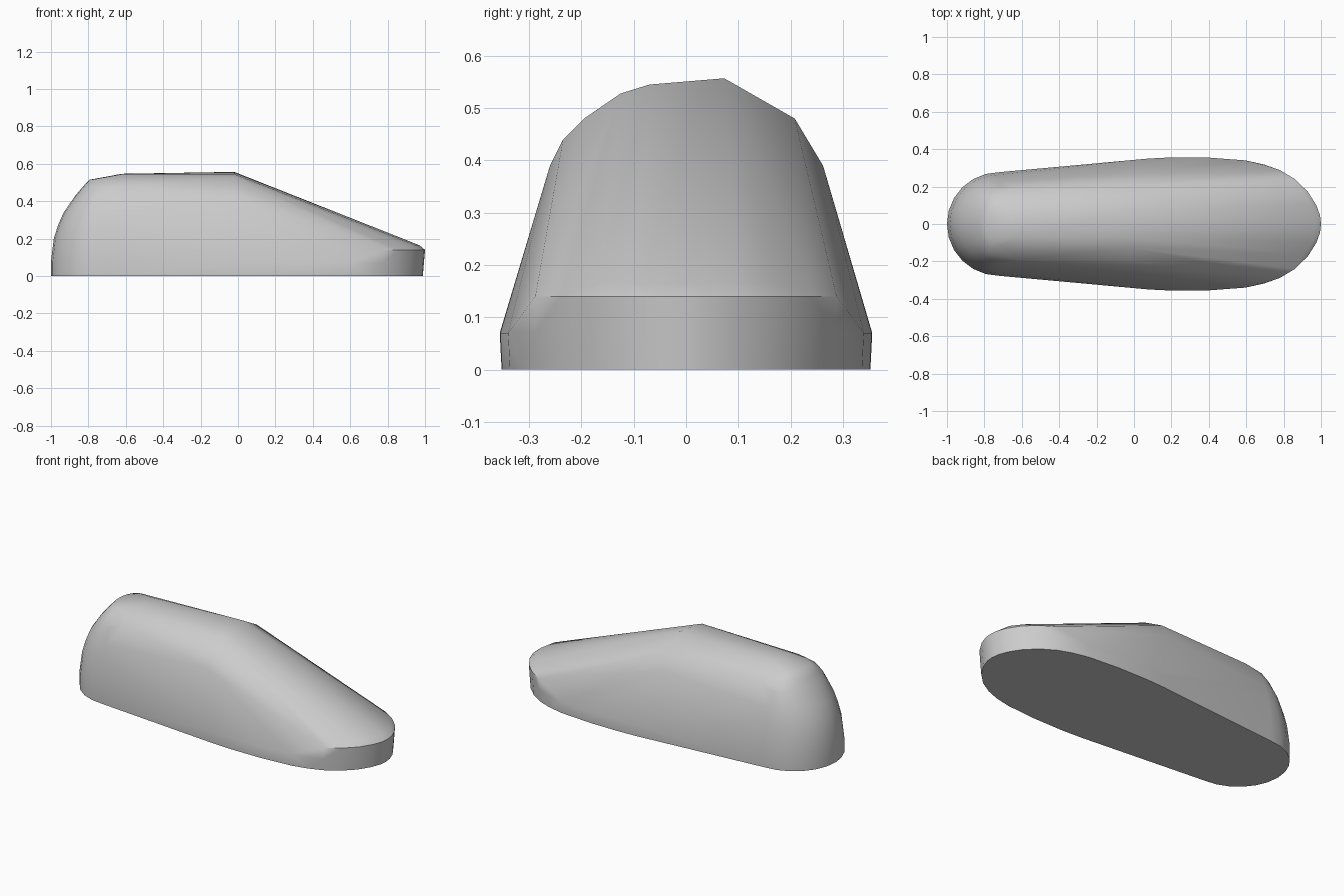
import bpy, bmesh, math

cube = bpy.data.objects.get("Cube")
if cube:
    bpy.data.objects.remove(cube)

# Plain grey finish
grey = bpy.data.materials.new("plain_grey")
grey.use_nodes = True
colour = (0.6, 0.6, 0.6, 1)
grey.diffuse_color = colour
grey.node_tree.nodes["Principled BSDF"].inputs["Base Color"].default_value = colour

points = []


def mirrored(x, y, z):
    points.append((x, y, z))
    if y:
        points.append((x, -y, z))


# Sole outline: half widths from the waist round to the toe tip
sole = [(0.08, 0.35), (0.2, 0.356), (0.4, 0.355), (0.6, 0.34), (0.7, 0.318),
        (0.78, 0.288), (0.86, 0.24), (0.93, 0.172), (0.975, 0.1), (0.995, 0.045), (1, 0)]
for x, y in sole:
    mirrored(x - 0.012 * max(0, x), y * 0.99, 0)
    mirrored(x - 0.006 * max(0, x), y, 0.07)
    if x > 0.75:
        mirrored(x, y, 0.14)

# Toe cap edge just above the rim
for x, y in [(0.8, 0.235), (0.9, 0.165), (0.95, 0.1), (0.97, 0)]:
    mirrored(x, y, 0.165)

# Rounded heel: half ellipses shrinking with height (z, length, width)
heel = [(0, 0.28, 0.275), (0.08, 0.28, 0.277), (0.2, 0.265, 0.264), (0.27, 0.243, 0.251),
        (0.34, 0.212, 0.235), (0.43, 0.15, 0.2), (0.475, 0.112, 0.17), (0.515, 0.075, 0.115)]
for z, length, width in heel:
    for i in range(13):
        a = math.pi * i / 12
        points.append((-0.72 - length * math.sin(a), width * math.cos(a), z))

# Instep: the opening behind the ridge and the ridge itself
points += [(-0.62, -0.19, 0.48), (-0.62, -0.07, 0.545), (-0.62, 0.05, 0.547), (-0.62, 0.19, 0.475)]
ridge = [(-0.26, 0.39), (-0.235, 0.44), (-0.195, 0.48), (-0.125, 0.528), (-0.07, 0.545),
         (0.073, 0.557), (0.208, 0.48), (0.262, 0.39)]
points += [(-0.02, y, z) for y, z in ridge]

# Stretch a skin over the sections
bm = bmesh.new()
for p in points:
    bm.verts.new(p)
bmesh.ops.remove_doubles(bm, verts=bm.verts, dist=0.002)
bmesh.ops.convex_hull(bm, input=bm.verts)
bmesh.ops.delete(bm, geom=[v for v in bm.verts if not v.link_faces], context="VERTS")
bmesh.ops.dissolve_limit(bm, angle_limit=math.radians(0.5), verts=bm.verts, edges=bm.edges)
bmesh.ops.recalc_face_normals(bm, faces=bm.faces)

mesh = bpy.data.meshes.new("shoe_form")
bm.to_mesh(mesh)
bm.free()
mesh.materials.append(grey)
form = bpy.data.objects.new("shoe_form", mesh)
bpy.context.collection.objects.link(form)

# Soft body with crisp sole and toe rim
bpy.context.view_layer.objects.active = form
form.select_set(True)
bpy.ops.object.shade_smooth_by_angle(angle=math.radians(40))
